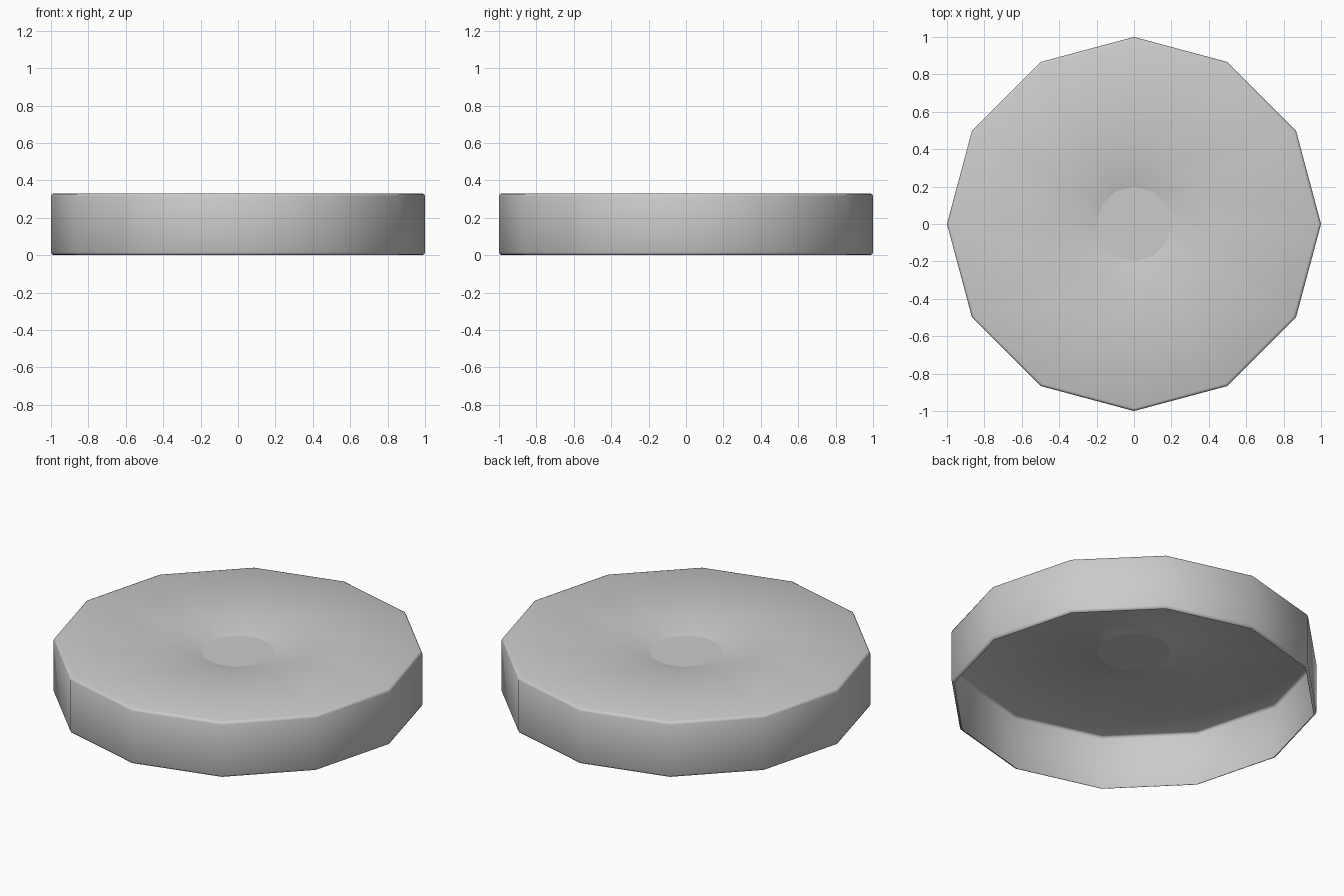
import bpy, bmesh
from math import cos, sin, tau

if "Cube" in bpy.data.objects:
    bpy.data.objects.remove(bpy.data.objects["Cube"])

SIDES = 12
# Radius / height profile, from the bottom lip up the wall and into the top dimple
PROFILE = [(0.985, 0.0), (0.995, 0.004), (1.0, 0.015),
           (1.0, 0.315), (0.995, 0.326), (0.985, 0.33),
           (0.4, 0.33), (0.2, 0.29)]

bm = bmesh.new()
rings = [[bm.verts.new((r * cos(tau * i / SIDES), r * sin(tau * i / SIDES), z))
          for i in range(SIDES)] for r, z in PROFILE]

# Single-sheet shell, open underneath
for a, b in zip(rings, rings[1:]):
    for i in range(SIDES):
        j = (i + 1) % SIDES
        bm.faces.new((a[i], a[j], b[j], b[i])).smooth = True

# Flat disc at the bottom of the dimple, with a crisp edge
disc = bm.faces.new(rings[-1])
for e in disc.edges:
    e.smooth = False

mesh = bpy.data.meshes.new("round_lid")
bm.to_mesh(mesh)
bm.free()
lid = bpy.data.objects.new("round_lid", mesh)
bpy.context.collection.objects.link(lid)
